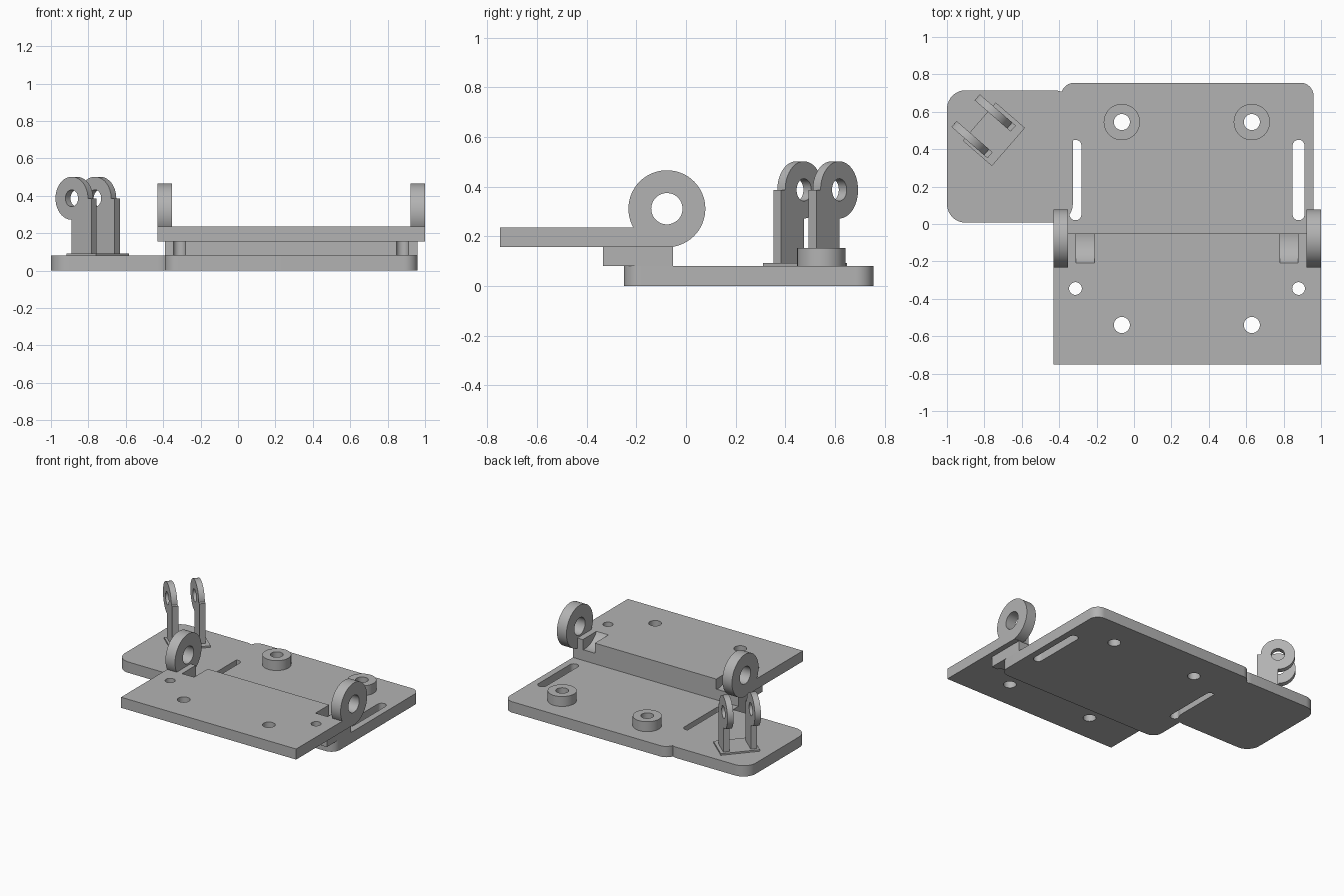
import bpy, bmesh
from math import cos, sin, pi, radians
from mathutils import Matrix, Vector

cube = bpy.data.objects.get("Cube")
if cube:
    bpy.data.objects.remove(cube, do_unlink=True)

grey = bpy.data.materials.new("plain grey")
grey.use_nodes = True
colour = (0.45, 0.45, 0.45, 1)
grey.diffuse_color = colour
grey.node_tree.nodes["Principled BSDF"].inputs["Base Color"].default_value = colour

# Axis maps: profile (a, b) with extrusion c
UP = lambda a, b, c: (a, b, c)
ACROSS = lambda a, b, c: (c, a, b)


def arc(cx, cy, r, start, end, n):
    steps = [radians(start + (end - start) * i / n) for i in range(n + 1)]
    return [(cx + r * cos(t), cy + r * sin(t)) for t in steps]


def circle(cx, cy, r, n=48):
    return arc(cx, cy, r, 0, 360, n)[:-1]


def rect(x0, x1, y0, y1):
    return [(x0, y0), (x1, y0), (x1, y1), (x0, y1)]


def rounded(x0, x1, y0, y1, r, n=10):
    pts = []
    corners = [(x1 - r, y1 - r), (x0 + r, y1 - r), (x0 + r, y0 + r), (x1 - r, y0 + r)]
    for i, (cx, cy) in enumerate(corners):
        pts += arc(cx, cy, r, 90 * i, 90 * i + 90, n)
    return pts


def prism(name, outline, lo, hi, axis=UP):
    bm = bmesh.new()
    face = bm.faces.new([bm.verts.new(axis(a, b, lo)) for a, b in outline])
    out = bmesh.ops.extrude_face_region(bm, geom=[face])
    new = [v for v in out["geom"] if isinstance(v, bmesh.types.BMVert)]
    bmesh.ops.translate(bm, verts=new, vec=Vector(axis(0, 0, hi - lo)))
    bmesh.ops.remove_doubles(bm, verts=bm.verts, dist=1e-5)
    bmesh.ops.recalc_face_normals(bm, faces=bm.faces)
    mesh = bpy.data.meshes.new(name)
    bm.to_mesh(mesh)
    bm.free()
    mesh.materials.append(grey)
    obj = bpy.data.objects.new(name, mesh)
    bpy.context.collection.objects.link(obj)
    return obj


def activate(obj):
    bpy.ops.object.select_all(action="DESELECT")
    obj.select_set(True)
    bpy.context.view_layer.objects.active = obj


def cut(obj, outline, lo, hi, axis=UP):
    cutter = prism("cutter", outline, lo, hi, axis)
    cutter.hide_render = True
    mod = obj.modifiers.new("cut", "BOOLEAN")
    mod.operation, mod.solver, mod.object = "DIFFERENCE", "EXACT", cutter
    activate(obj)
    bpy.ops.object.modifier_apply(modifier=mod.name)
    bpy.data.objects.remove(cutter, do_unlink=True)


parts = []
BASE_TOP, MID, TOP = 0.08, 0.157, 0.235
SCREW_X = (-0.065, 0.63)
SLOT_X = (-0.313, 0.88)

# Base plate with slots and screw holes, plus its side tab
base = prism("base_plate", rounded(-0.39, 0.96, -0.25, 0.755, 0.07), 0, BASE_TOP)
for x in SLOT_X:
    cut(base, rounded(x - 0.032, x + 0.032, 0.02, 0.45, 0.0319), -0.1, 0.2)
for x in SCREW_X:
    cut(base, circle(x, 0.545, 0.043), -0.1, 0.2)
tab = prism("side_tab", rounded(-1, -0.327, 0.007, 0.715, 0.1), 0, BASE_TOP)
parts += [base, tab]

# Screw bosses
for x in SCREW_X:
    boss = prism("screw_boss", circle(x, 0.545, 0.097), BASE_TOP, 0.153)
    cut(boss, circle(x, 0.545, 0.043), 0, 0.3)
    parts.append(boss)

# Spacer and upper plate, with holes and round hinge clearances
spacer = prism("spacer_block", rect(-0.39, 0.96, -0.335, -0.053), BASE_TOP, MID)
upper = prism("upper_plate", rect(-0.43, 1, -0.75, -0.05), MID, TOP)
for x in SLOT_X:
    for part in (spacer, upper):
        cut(part, circle(x, -0.345, 0.034), 0, 0.4)
for x in SCREW_X:
    cut(upper, circle(x, -0.54, 0.043), 0, 0.4)
AXLE = (-0.077, 0.311)
for x in (-0.31, 0.78):
    cut(upper, circle(*AXLE, 0.153, 64), x, x + 0.098, ACROSS)
parts += [spacer, upper]

# Hinge rings at both ends of the upper plate
for x in (-0.43, 0.922):
    ring = prism("hinge_ring", circle(*AXLE, 0.155, 64), x, x + 0.078, ACROSS)
    cut(ring, circle(*AXLE, 0.063), x - 0.1, x + 0.2, ACROSS)
    parts.append(ring)

# Turned bracket: foot plate and two lugs
turn = Matrix.Translation((-0.76, 0.31, 0)) @ Matrix.Rotation(radians(-41), 4, "Z")
foot = prism("bracket_foot", rect(-0.207, 0, 0, 0.27), BASE_TOP, 0.092)
foot.data.transform(turn)
parts.append(foot)
LUG_AXIS = lambda a, b, c: (a, c, b)
profile = [(-0.045, 0.09), (-0.045, 0.387)]
profile += arc(-0.185, 0.387, 0.115, 0, 270, 42) + [(-0.185, 0.09)]
for y in (0.016, 0.205):
    lug = prism("bracket_lug", profile, y, y + 0.042, LUG_AXIS)
    cut(lug, circle(-0.185, 0.387, 0.045), y - 0.1, y + 0.1, LUG_AXIS)
    lug.data.transform(turn)
    parts.append(lug)

# Smooth round walls, keep edges sharp
for part in parts:
    activate(part)
    bpy.ops.object.shade_smooth_by_angle(angle=radians(30))
